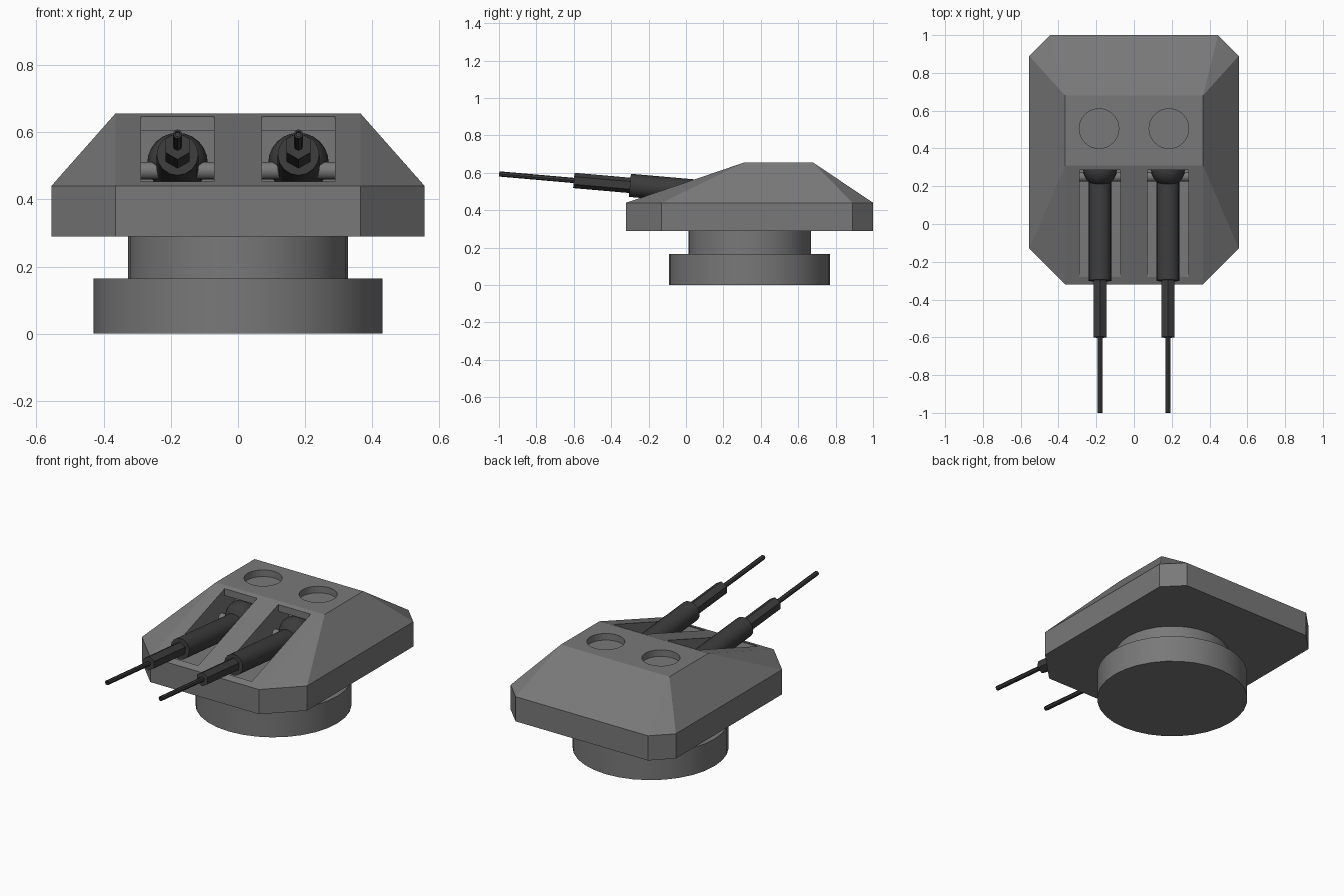
import bpy, bmesh
from math import radians
from mathutils import Matrix, Vector

if "Cube" in bpy.data.objects:
    bpy.data.objects.remove(bpy.data.objects["Cube"], do_unlink=True)


def material(name, value):
    mat = bpy.data.materials.new(name)
    mat.use_nodes = True
    mat.diffuse_color = (value, value, value, 1)
    mat.node_tree.nodes["Principled BSDF"].inputs["Base Color"].default_value = mat.diffuse_color
    mat.roughness = 0.8
    return mat


armour = material("armour grey", 0.19)
gunmetal = material("dark gunmetal", 0.045)


def make(name, bm, mat, smooth=False):
    bmesh.ops.recalc_face_normals(bm, faces=bm.faces[:])
    mesh = bpy.data.meshes.new(name)
    bm.to_mesh(mesh)
    bm.free()
    mesh.materials.append(mat)
    obj = bpy.data.objects.new(name, mesh)
    bpy.context.collection.objects.link(obj)
    bpy.ops.object.select_all(action="DESELECT")
    obj.select_set(True)
    bpy.context.view_layer.objects.active = obj
    if smooth:
        bpy.ops.object.shade_smooth_by_angle(angle=radians(30))
    return obj


def rod(name, start, length, radius, sides, mat, turn, smooth=True, bore=0):
    """Cylinder from start, running along the turned z axis."""
    bm = bmesh.new()
    bmesh.ops.create_cone(bm, cap_ends=True, segments=sides, radius1=radius,
                          radius2=radius, depth=length)
    bmesh.ops.translate(bm, vec=(0, 0, length / 2), verts=bm.verts[:])
    if bore:
        muzzle = max(bm.faces, key=lambda f: f.calc_center_median().z)
        bmesh.ops.inset_individual(bm, faces=[muzzle], thickness=bore)
        bottom = bmesh.ops.extrude_discrete_faces(bm, faces=[muzzle])["faces"][0]
        hole = bottom.verts[:]
        # Join the sunk floor to the muzzle rim
        bmesh.ops.translate(bm, vec=(0, 0, -0.03), verts=hole)
    bm.transform(Matrix.Translation(Vector(start)) @ turn)
    return make(name, bm, mat, smooth)


upright = Matrix.Identity(4)
sideways = Matrix.Rotation(radians(90), 4, "Y")
elevated = Matrix.Rotation(radians(85), 4, "X")

# Round base and neck
rod("base_ring", (0, 0.34, 0), 0.165, 0.43, 32, armour, upright)
rod("neck", (0, 0.34, 0.165), 0.135, 0.327, 32, armour, upright)

# Armoured housing: chamfered slab with a sloped roof
outline = [(0.365, -0.32), (0.555, -0.13), (0.555, 0.89), (0.445, 1.0)]
roof = [(0.365, 0.31), (0.365, 0.68)]
bm = bmesh.new()
for side in (-1, 1):
    for x, y in outline:
        for z in (0.29, 0.44):
            bm.verts.new((side * x, y, z))
    for x, y in roof:
        bm.verts.new((side * x, y, 0.655))
bmesh.ops.convex_hull(bm, input=bm.verts[:])
bmesh.ops.dissolve_limit(bm, angle_limit=radians(1), verts=bm.verts[:], edges=bm.edges[:])
housing = make("housing", bm, armour)


def cut(cutter):
    cutter.hide_render = True
    mod = housing.modifiers.new("cut", "BOOLEAN")
    mod.operation = "DIFFERENCE"
    mod.solver = "EXACT"
    mod.object = cutter
    bpy.context.view_layer.objects.active = housing
    bpy.ops.object.modifier_apply(modifier=mod.name)
    bpy.data.objects.remove(cutter, do_unlink=True)


# Gun slot section: open trough with a pocket under the roof edge
slot = [(-0.28, 0.45), (0.385, 0.45), (0.385, 0.605), (0.285, 0.605), (0.285, 0.8), (-0.28, 0.8)]

for side, label in ((1, "left"), (-1, "right")):
    x = side * 0.18

    bm = bmesh.new()
    face = bm.faces.new([bm.verts.new((x - 0.109, y, z)) for y, z in slot])
    grown = bmesh.ops.extrude_face_region(bm, geom=[face])["geom"]
    bmesh.ops.translate(bm, vec=(0.218, 0, 0),
                        verts=[v for v in grown if isinstance(v, bmesh.types.BMVert)])
    cut(make("slot_cutter", bm, armour))

    # Round hatch recess
    cut(rod("hatch_cutter", (side * 0.185, 0.505, 0.615), 0.2, 0.105, 32, armour, upright, False))

    # Mount: trunnion bar and ball
    rod(label + "_trunnion", (x - 0.112, 0.25, 0.485), 0.224, 0.026, 16, armour, sideways)
    bm = bmesh.new()
    bmesh.ops.create_uvsphere(bm, u_segments=20, v_segments=12, radius=0.09,
                              matrix=Matrix.Translation((x, 0.29, 0.508)))
    make(label + "_gun_ball", bm, gunmetal, True)

    # Stepped barrel
    pivot = Vector((x, 0.25, 0.485))
    aim = elevated @ Vector((0, 0, 1))
    rod(label + "_barrel_sleeve", pivot, 0.552, 0.062, 16, gunmetal, elevated)
    rod(label + "_barrel_jacket", pivot + aim * 0.54, 0.313, 0.041, 6, gunmetal, elevated, False)
    rod(label + "_barrel_tube", pivot + aim * 0.84, 0.414, 0.014, 8, gunmetal, elevated, False, 0.006)
